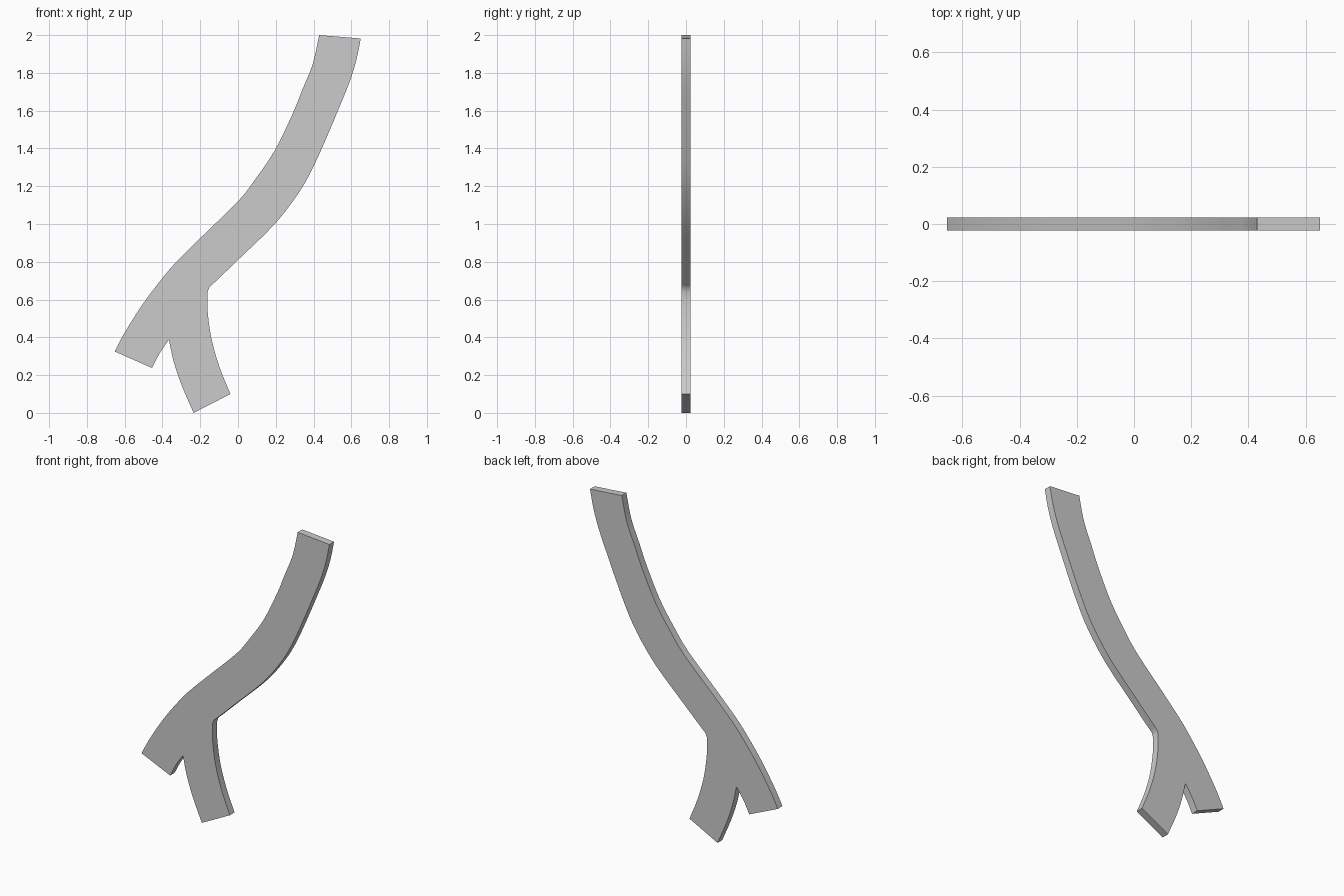
import bpy, bmesh, math
from mathutils import Vector

if "Cube" in bpy.data.objects:
    bpy.data.objects.remove(bpy.data.objects["Cube"])

HALF_THICKNESS = 0.023


def smooth_run(points, steps=3):
    """Catmull-Rom curve through the points, ends included."""
    p = [Vector(q) for q in points]
    p = [2 * p[0] - p[1]] + p + [2 * p[-1] - p[-2]]
    out = []
    for a, b, c, d in zip(p, p[1:], p[2:], p[3:]):
        for i in range(steps):
            t = i / steps
            out.append(0.5 * (2 * b + (c - a) * t + (2 * a - 5 * b + 4 * c - d) * t**2
                              + (3 * b - a - 3 * c + d) * t**3))
    return out + [p[-2]]


# Outline as (x, z) runs with sharp corners between them
long_left_side = [(0.43, 2.0), (0.395, 1.845), (0.34, 1.71), (0.29, 1.585), (0.195, 1.39),
                  (0.09, 1.235), (0, 1.12), (-0.2, 0.925), (-0.335, 0.79),
                  (-0.415, 0.695), (-0.505, 0.575), (-0.6, 0.425), (-0.653, 0.325)]
left_prong_inner = [(-0.455, 0.238), (-0.415, 0.315), (-0.366, 0.387)]
right_prong_inner = [(-0.366, 0.387), (-0.34, 0.27), (-0.297, 0.143), (-0.235, 0.0)]
right_prong_outer = [(-0.04, 0.1), (-0.097, 0.24), (-0.14, 0.39), (-0.161, 0.54),
                     (-0.161, 0.64)]
long_right_side = [(-0.152, 0.665), (-0.108, 0.706), (0, 0.81), (0.195, 1.0),
                   (0.325, 1.17), (0.4, 1.305), (0.47, 1.46), (0.527, 1.595),
                   (0.59, 1.75), (0.627, 1.87), (0.65, 1.982)]

outline = []
for run in (long_left_side, left_prong_inner, right_prong_inner,
            right_prong_outer, long_right_side):
    for p in smooth_run(run):
        if not outline or (p - outline[-1]).length > 1e-4:
            outline.append(p)

# Forked strip: flat outline extruded to a thin plate
bm = bmesh.new()
face = bm.faces.new([bm.verts.new((p.x, -HALF_THICKNESS, p.y)) for p in outline])
ext = bmesh.ops.extrude_face_region(bm, geom=[face], use_keep_orig=True)
moved = [g for g in ext["geom"] if isinstance(g, bmesh.types.BMVert)]
bmesh.ops.translate(bm, verts=moved, vec=(0, 2 * HALF_THICKNESS, 0))
bmesh.ops.recalc_face_normals(bm, faces=bm.faces)
mesh = bpy.data.meshes.new("forked_strip")
bm.to_mesh(mesh)
bm.free()
strip = bpy.data.objects.new("forked_strip", mesh)
bpy.context.collection.objects.link(strip)

bpy.context.view_layer.objects.active = strip
strip.select_set(True)
bpy.ops.object.shade_smooth_by_angle(angle=math.radians(30))
